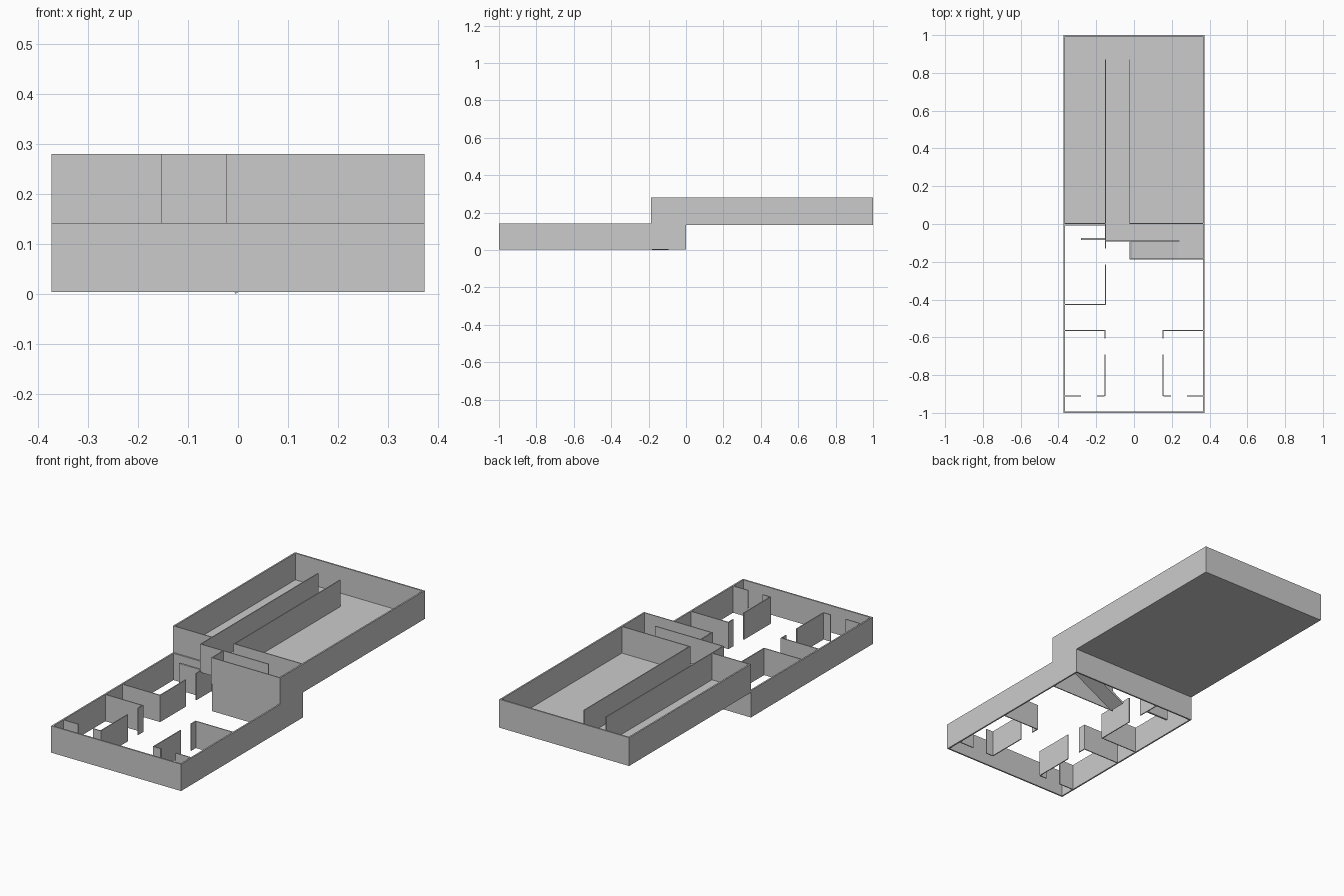
import bpy, bmesh

if "Cube" in bpy.data.objects:
    bpy.data.objects.remove(bpy.data.objects["Cube"])

Z0, Z1, Z2 = 0.003, 0.142, 0.28     # lower floor, upper floor, wall top
W, T, P = 0.373, 0.008, 0.005       # half width, outer wall and partition thickness
YM, YF = -0.093, -0.187             # stairwell lines
SLAB = 0.009


def add_box(bm, x0, x1, y0, y1, z0, z1):
    v = [bm.verts.new((x, y, z)) for z in (z0, z1)
         for x, y in ((x0, y0), (x1, y0), (x1, y1), (x0, y1))]
    bm.faces.new(v[3::-1])
    bm.faces.new(v[4:])
    for i in range(4):
        j = (i + 1) % 4
        bm.faces.new((v[i], v[j], v[j + 4], v[i + 4]))


def finish(name, bm):
    mesh = bpy.data.meshes.new(name)
    bm.normal_update()
    bm.to_mesh(mesh)
    bm.free()
    obj = bpy.data.objects.new(name, mesh)
    bpy.context.collection.objects.link(obj)


def boxes(name, rects, z0, z1):
    bm = bmesh.new()
    for r in rects:
        add_box(bm, *r, z0, z1)
    finish(name, bm)


def prism(name, profile, y0, y1):
    """Extrude an xz profile along y."""
    bm = bmesh.new()
    f = bm.faces.new([bm.verts.new((x, y0, z)) for x, z in profile])
    ext = bmesh.ops.extrude_face_region(bm, geom=[f])["geom"]
    verts = [g for g in ext if isinstance(g, bmesh.types.BMVert)]
    bmesh.ops.translate(bm, verts=verts, vec=(0, y1 - y0, 0))
    bmesh.ops.recalc_face_normals(bm, faces=bm.faces)
    finish(name, bm)


def along_x(y, x0, x1, t=P):
    return (x0, x1, y - t / 2, y + t / 2)


def along_y(x, y0, y1, t=P):
    return (x - t / 2, x + t / 2, y0, y1)


# Lower storey outer walls
boxes("lower_outer_walls", [
    (-W, W, -1, -1 + T), (-W, W, -T, 0),
    (-W, -W + T, -1 + T, -T), (W - T, W, -1 + T, -T)], Z0, Z1)

# Mirrored pair of front rooms
for side, s in (("left", -1), ("right", 1)):
    rects = [along_x(-0.565, 0.15, W - T),
             along_y(0.1525, -0.605, -0.5675), along_y(0.1525, -0.91, -0.69),
             along_x(-0.91, 0.155, 0.195), along_x(-0.91, 0.28, W - T)]
    boxes(side + "_front_room_walls",
          [(min(s * a, s * b), max(s * a, s * b), c, d) for a, b, c, d in rects], Z0, Z1)

# Rear left room on the lower storey
boxes("rear_room_walls", [
    along_x(-0.425, -W + T, -0.148), along_y(-0.1505, -0.4225, -0.215),
    along_y(-0.1505, -0.13, -T), along_x(-0.08, -0.28, -0.153, 0.01)], Z0, Z1)

# Upper storey floor: main part and corridor landing
boxes("upper_floor", [(-W, W, 0, 1), (-0.153, W, YM, 0)], Z1 - SLAB, Z1)

# Upper storey outer walls
boxes("upper_outer_walls", [
    (-W, W, 1 - T, 1), (-W, -W + T, 0, 1 - T), (W - T, W, YF, 1 - T),
    (-W + T, -0.153, 0, P), (-0.02, W - T, 0, P),
    along_y(-0.0205, YF, YM)], Z1, Z2)

# Corridor and landing partitions
boxes("corridor_walls", [
    along_y(-0.1505, YM, 0.87), along_y(-0.0225, 0, 0.87),
    (-0.148, 0.24, YM, YM + P)], Z1, Z2)

# Two-storey wall in front of the stairs
boxes("stairwell_front_wall", [(-0.018, W - T, YF, YF + P)], Z0, Z2)

# Stair ramp with its flat landing
prism("stair_ramp", [(-0.005, 0), (0.24, Z1 - SLAB), (W - T, Z1 - SLAB),
                     (W - T, Z1), (0.235, Z1), (-0.012, 0.01)], YF + P, YM)
